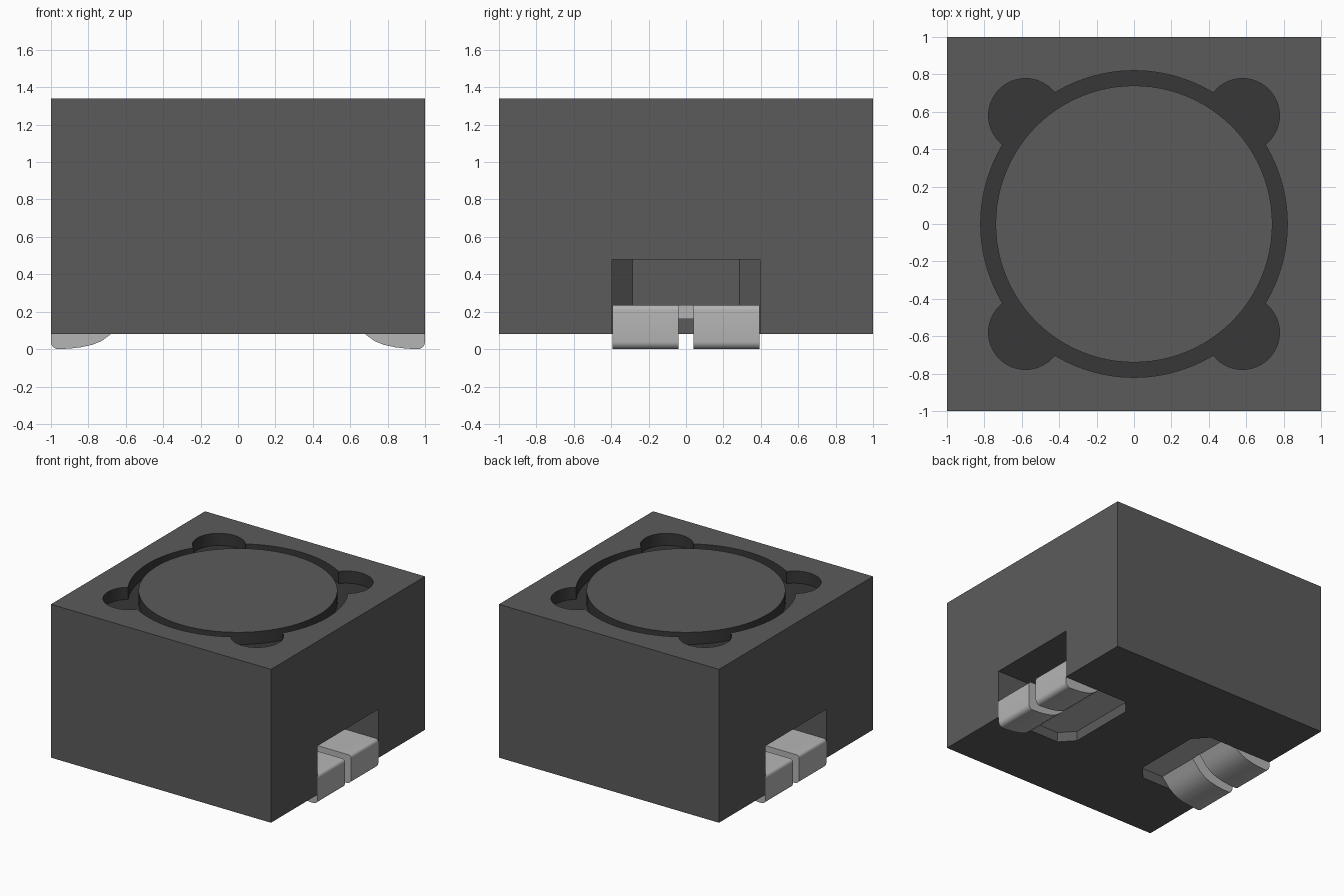
import bpy, bmesh, math
from mathutils import Matrix

if "Cube" in bpy.data.objects:
    bpy.data.objects.remove(bpy.data.objects["Cube"], do_unlink=True)


def make_mat(name, v):
    m = bpy.data.materials.new(name)
    m.use_nodes = True
    c = (v, v, v, 1)
    m.diffuse_color = c
    m.node_tree.nodes["Principled BSDF"].inputs["Base Color"].default_value = c
    return m


body_mat = make_mat("charcoal body", 0.105)
groove_mat = make_mat("dark groove", 0.038)
metal_mat = make_mat("light grey metal", 0.46)


def prism(name, outline, lo, hi, mats, along_y=False):
    """Extrude an outline along z, or an x-z profile along y."""
    def place(p, t):
        return (p[0], t, p[1]) if along_y else (p[0], p[1], t)
    bm = bmesh.new()
    base = bm.faces.new([bm.verts.new(place(p, lo)) for p in outline])
    ext = bmesh.ops.extrude_face_region(bm, geom=[base])
    top = [v for v in ext["geom"] if isinstance(v, bmesh.types.BMVert)]
    bmesh.ops.translate(bm, verts=top, vec=(0, hi - lo, 0) if along_y else (0, 0, hi - lo))
    bmesh.ops.recalc_face_normals(bm, faces=bm.faces)
    me = bpy.data.meshes.new(name)
    bm.to_mesh(me)
    bm.free()
    ob = bpy.data.objects.new(name, me)
    bpy.context.collection.objects.link(ob)
    for m in mats:
        me.materials.append(m)
    return ob


def arc(cx, cy, r, a0, a1, n):
    return [(cx + r * math.cos(math.radians(a0 + (a1 - a0) * i / n)),
             cy + r * math.sin(math.radians(a0 + (a1 - a0) * i / n))) for i in range(n + 1)]


def circle(cx, cy, r, n):
    return arc(cx, cy, r, 0, 360, n)[:-1]


def select_only(ob):
    bpy.ops.object.select_all(action='DESELECT')
    ob.select_set(True)
    bpy.context.view_layer.objects.active = ob


def cut(ob, cutter):
    cutter.hide_render = True
    mod = ob.modifiers.new("cut", 'BOOLEAN')
    mod.operation = 'DIFFERENCE'
    mod.solver = 'EXACT'
    mod.object = cutter
    select_only(ob)
    bpy.ops.object.modifier_apply(modifier=mod.name)
    bpy.data.objects.remove(cutter, do_unlink=True)


def smooth(ob):
    select_only(ob)
    bpy.ops.object.shade_smooth_by_angle(angle=math.radians(35))


TOP, BOTTOM, FLOOR = 1.34, 0.08, 1.24

# Housing block with a round well, four corner lobes and two lead pockets
housing = prism("housing", [(-1, -1), (1, -1), (1, 1), (-1, 1)], BOTTOM, TOP,
                [body_mat, groove_mat])
cut(housing, prism("well_cutter", circle(0, 0, 0.82, 96), FLOOR, TOP + 0.2, []))
for sx in (-1, 1):
    for sy in (-1, 1):
        cut(housing, prism("lobe_cutter", circle(0.58 * sx, 0.58 * sy, 0.198, 48),
                           FLOOR, TOP + 0.2, []))
pocket = [(1.2, -0.395), (1.2, 0.395), (0.42, 0.395), (0.32, 0.285),
          (0.32, -0.285), (0.42, -0.395)]
for s in (-1, 1):
    cut(housing, prism("pocket_cutter", [(x * s, y) for x, y in pocket], -0.2, 0.48, []))

# Walls and floor of the well are darker
for f in housing.data.polygons:
    c = f.center
    inside = max(abs(c.x), abs(c.y)) < 0.95
    f.material_index = 1 if inside and FLOOR - 0.01 < c.z < TOP - 0.01 else 0
smooth(housing)

# Central drum standing in the well
drum = prism("drum", circle(0, 0, 0.74, 96), FLOOR - 0.01, TOP, [body_mat, groove_mat])
for f in drum.data.polygons:
    f.material_index = 0 if f.normal.z > 0.5 else 1
smooth(drum)

# Metal leads: a flat tongue in the pocket and two curved feet with a slot between
tongue = [(0.61, -0.394), (0.61, 0.394), (0.42, 0.394), (0.321, 0.284),
          (0.321, -0.284), (0.42, -0.394)]
foot = ([(0.61, 0.235)] + arc(0.975, 0.21, 0.025, 90, 0, 5)
        + arc(0.96, 0.04, 0.04, 0, -90, 6)
        + [(0.90, 0.003), (0.84, 0.010), (0.78, 0.023), (0.73, 0.043),
           (0.68, 0.08), (0.65, 0.115), (0.61, 0.16)])
for s, side in ((1, "left"), (-1, "right")):
    prism(side + "_lead_tongue", [(x * s, y) for x, y in tongue], 0.16, 0.235, [metal_mat])
    for lo, hi, end in ((-0.394, -0.04, "front"), (0.04, 0.394, "back")):
        smooth(prism(f"{side}_{end}_lead_foot", [(x * s, z) for x, z in foot],
                     lo, hi, [metal_mat], along_y=True))
